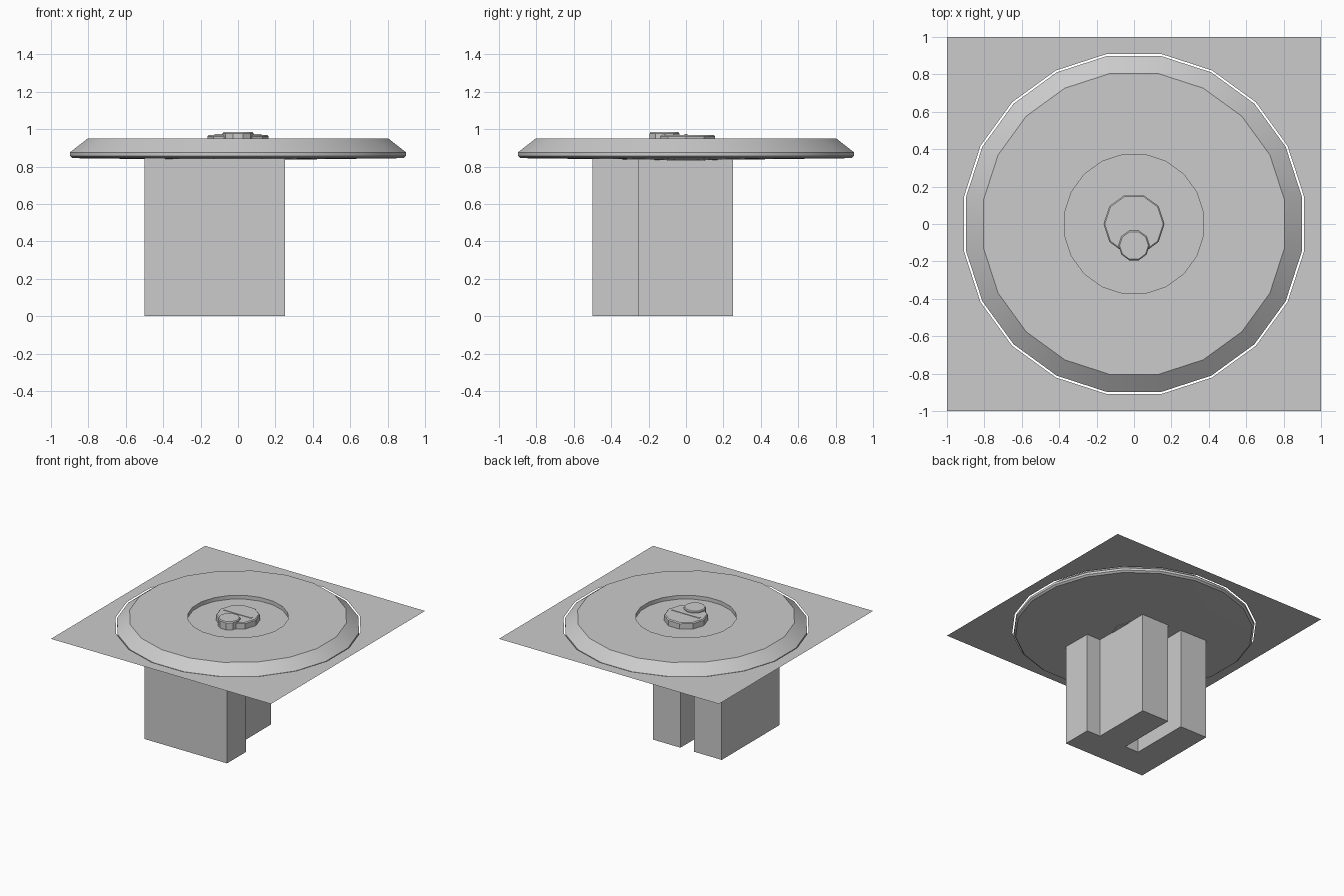
import bpy, bmesh
from math import pi, cos, sin

if "Cube" in bpy.data.objects:
    bpy.data.objects.remove(bpy.data.objects["Cube"])


def finish(name, bm, smooth=False):
    bmesh.ops.recalc_face_normals(bm, faces=bm.faces)
    mesh = bpy.data.meshes.new(name)
    bm.to_mesh(mesh)
    bm.free()
    obj = bpy.data.objects.new(name, mesh)
    bpy.context.collection.objects.link(obj)
    if smooth:
        bpy.ops.object.select_all(action='DESELECT')
        obj.select_set(True)
        bpy.context.view_layer.objects.active = obj
        bpy.ops.object.shade_smooth_by_angle(angle=pi / 6)
    return obj


def ring(bm, r, z, n, phase=0.0, cx=0.0, cy=0.0):
    return [bm.verts.new((cx + r * cos(phase + 2 * pi * i / n),
                          cy + r * sin(phase + 2 * pi * i / n), z)) for i in range(n)]


def turned(name, profile, n, phase=0.0, cx=0.0, cy=0.0):
    """Turn an (r, z) profile around the vertical axis and cap both ends."""
    bm = bmesh.new()
    rings = [ring(bm, r, z, n, phase, cx, cy) for r, z in profile]
    for a, b in zip(rings, rings[1:]):
        for i in range(n):
            j = (i + 1) % n
            bm.faces.new((a[i], a[j], b[j], b[i]))
    bm.faces.new(rings[0])
    bm.faces.new(rings[-1])
    return finish(name, bm, True)


def extruded(name, outline, z0, z1):
    """Upright prism from a plan outline."""
    bm = bmesh.new()
    face = bm.faces.new([bm.verts.new((x, y, z0)) for x, y in outline])
    geom = bmesh.ops.extrude_face_region(bm, geom=[face], use_keep_orig=True)['geom']
    bmesh.ops.translate(bm, vec=(0, 0, z1 - z0),
                        verts=[v for v in geom if isinstance(v, bmesh.types.BMVert)])
    return finish(name, bm)


SIDES, TURN = 20, pi / 20

# Square sheet with a round opening
bm = bmesh.new()
square = [bm.verts.new((x, y, 0.88)) for x, y in ((-1, -1), (1, -1), (1, 1), (-1, 1))]
hole = ring(bm, 0.921, 0.88, SIDES, TURN)
edges = [bm.edges.new((loop[i], loop[(i + 1) % len(loop)]))
         for loop in (square, hole) for i in range(len(loop))]
bmesh.ops.triangle_fill(bm, use_beauty=True, use_dissolve=False, edges=edges)
finish("surround_sheet", bm)

# Round plate with chamfered rim and a shallow central recess
turned("round_plate", [(0.17, 0.836), (0.895, 0.845), (0.91, 0.857), (0.91, 0.876),
                       (0.815, 0.949), (0.376, 0.949), (0.376, 0.918)], SIDES, TURN)

# Central hub and off-centre knob
turned("hub", [(0.163, 0.832), (0.163, 0.962), (0.156, 0.97)], 10)
turned("knob", [(0.083, 0.92), (0.083, 0.978), (0.077, 0.986)], 10, 0, 0, -0.115)

# Thin rib across the hub
extruded("hub_rib", [(-0.125, -0.008), (0.125, -0.008), (0.125, 0.008), (-0.125, 0.008)],
         0.95, 0.974)

# Slotted block under the plate
extruded("slotted_base", [(-0.5, -0.5), (0.25, -0.5), (0.25, -0.25), (0.125, -0.25),
                          (0.125, 0.25), (-0.125, 0.25), (-0.125, -0.25), (-0.25, -0.25),
                          (-0.25, 0.25), (-0.5, 0.25)], 0.0, 0.85)
